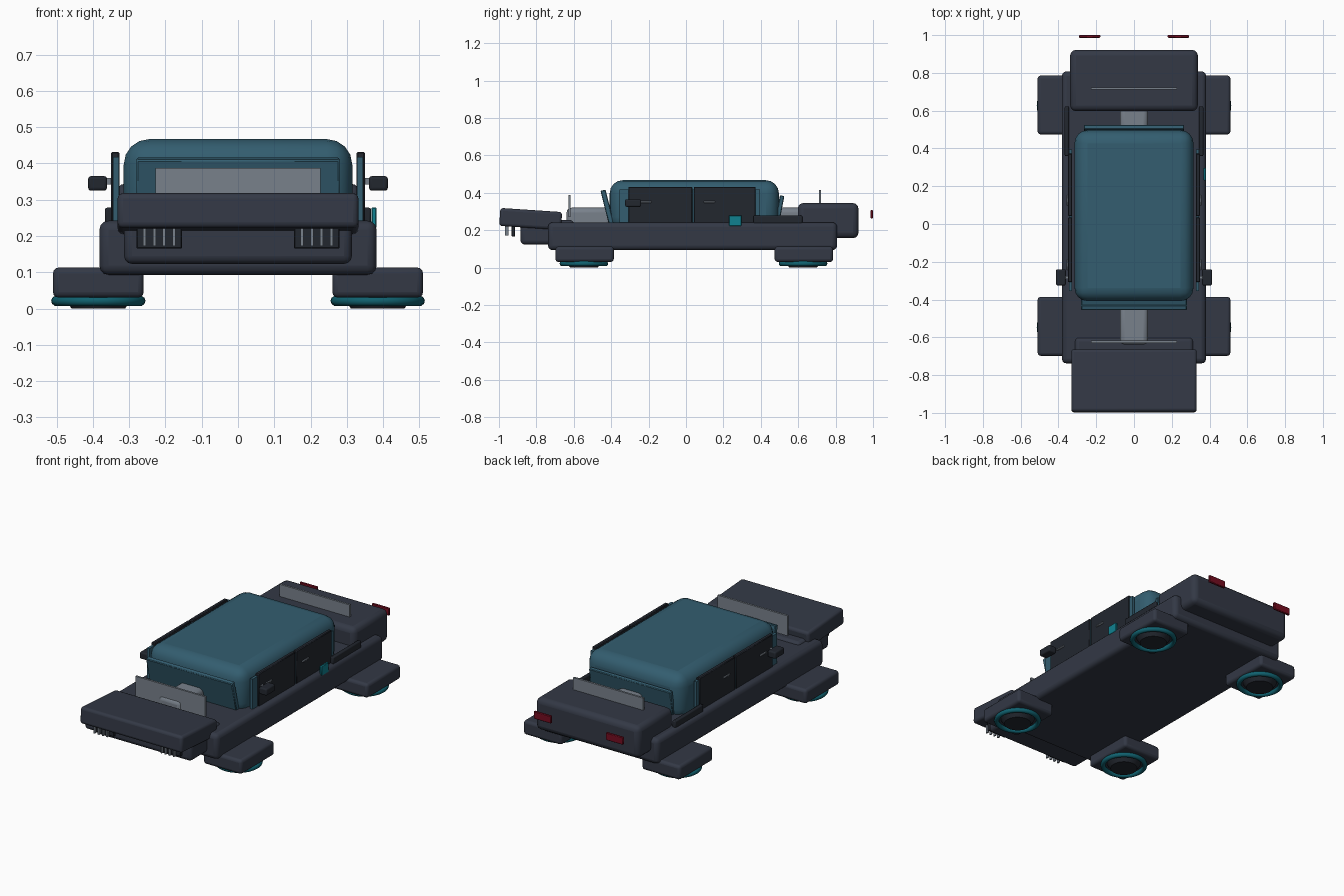
import bpy, math

if "Cube" in bpy.data.objects:
    bpy.data.objects.remove(bpy.data.objects["Cube"])

def mat(name, r, g, b):
    m = bpy.data.materials.new(name)
    m.diffuse_color = (r, g, b, 1)
    m.use_nodes = True
    m.node_tree.nodes["Principled BSDF"].inputs["Base Color"].default_value = m.diffuse_color
    return m

DARK = mat("dark_paint", .033, .04, .06)
BLACK = mat("black_trim", .016, .02, .028)
BLUE = mat("blue_glass", .033, .11, .16)
GREY = mat("grey_metal", .19, .22, .26)
TEAL = mat("teal_glow", .005, .12, .16)
PORT = mat("bright_teal", .005, .22, .28)
RED = mat("red_light", .18, .004, .015)

def finish(o, name, m, bevel=0, segments=3):
    o.name = name
    o.data.materials.append(m)
    if bevel:
        b = o.modifiers.new("bevel", 'BEVEL')
        b.width, b.segments = bevel, segments
        bpy.ops.object.shade_smooth_by_angle(angle=math.radians(35))
    return o

def box(name, x, y, z, m, bevel=0, segments=3, tilt=0):
    """Box from (min, max) ranges, tilted about x in degrees."""
    bpy.ops.mesh.primitive_cube_add(size=1)
    o = bpy.context.object
    o.dimensions = (x[1] - x[0], y[1] - y[0], z[1] - z[0])
    bpy.ops.object.transform_apply(location=False, rotation=False, scale=True)
    o.location = [(a[0] + a[1]) / 2 for a in (x, y, z)]
    o.rotation_euler.x = math.radians(tilt)
    return finish(o, name, m, bevel, segments)

def pair(name, x, y, z, m, bevel=0, segments=3):
    """The same box on both sides of the car."""
    box(name + "_right", x, y, z, m, bevel, segments)
    box(name + "_left", (-x[1], -x[0]), y, z, m, bevel, segments)

# Main hull, nose, hood and trunk
box("hull", (-.382, .382), (-.738, .808), (.093, .242), DARK, .025)
box("nose", (-.314, .314), (-.885, -.6), (.123, .255), DARK, .022)
box("hood", (-.332, .332), (-.996, -.665), (.212, .308), DARK, .015, tilt=-3.8)
box("trunk", (-.338, .338), (.598, .922), (.157, .345), DARK, .03)

# Cabin with sloping front and rear glass
box("cabin", (-.315, .315), (-.408, .497), (.2, .467), BLUE, .07, 4)
box("windshield", (-.28, .28), (-.435, -.407), (.228, .416), BLUE, .004, 1, tilt=14)
box("rear_window", (-.265, .265), (.487, .511), (.225, .386), BLUE, .004, 1, tilt=-11)
pair("side_glass", (.328, .344), (-.355, .395), (.23, .418), BLUE)

# Engine blocks and wind deflectors
box("front_engine_block", (-.075, .075), (-.638, -.4), (.2, .32), GREY, .025)
box("rear_engine_block", (-.075, .075), (.48, .64), (.2, .32), GREY, .025)
box("front_deflector", (-.227, .227), (-.629, -.617), (.27, .388), GREY)
box("rear_deflector", (-.227, .227), (.711, .723), (.33, .416), GREY)

# Doors, handles, ledges and mirrors
for n, y0, y1, h in (("front", -.308, .034, -.215), ("rear", .042, .372, .125)):
    pair(n + "_door", (.327, .35), (y0, y1), (.225, .432), BLACK, .004, 1)
    pair(n + "_handle", (.348, .357), (h - .03, h + .03), (.346, .357), GREY, .003, 1)
pair("rear_ledge", (.345, .367), (.36, .622), (.235, .278), BLACK, .006, 2)
pair("mirror", (.361, .413), (-.325, -.24), (.325, .365), BLACK, .008)
pair("mirror_stem", (.345, .365), (-.29, -.275), (.342, .36), GREY)
box("charge_port", (.368, .382), (.23, .297), (.222, .279), PORT, .003, 1)

# Front grilles with bars, and tail lights
for s, side in ((1, "right"), (-1, "left")):
    c = s * .217
    box("grille_" + side, (c - .063, c + .063), (-.932, -.914), (.165, .24), BLACK, .003, 1)
    for i in range(4):
        x = c + (i - 1.5) * .027
        box("grille_bar_" + side, (x - .004, x + .004), (-.967, -.95), (.172, .25), GREY)
    c = s * .2345
    box("tail_light_" + side, (c - .056, c + .056), (.986, 1.0), (.263, .307), RED, .003, 1)

# Hover pods with glowing rings and dark thrusters
for n, y in (("front", -.542), ("rear", .63)):
    pair(n + "_pod", (.26, .51), (y - .156, y + .156), (.03, .113), DARK, .016)
    for s, side in ((1, "right"), (-1, "left")):
        p = s * .385
        bpy.ops.mesh.primitive_torus_add(location=(p, y - .004, .021), major_radius=.116,
                                         minor_radius=.014, major_segments=40, minor_segments=10)
        ring = finish(bpy.context.object, f"{n}_ring_{side}", TEAL)
        bpy.ops.object.shade_smooth()
        bpy.ops.mesh.primitive_cone_add(location=(p, y - .004, .02), radius1=.074, radius2=.1,
                                        depth=.04, vertices=32)
        finish(bpy.context.object, f"{n}_thruster_{side}", BLACK)
        bpy.ops.object.shade_smooth_by_angle()
